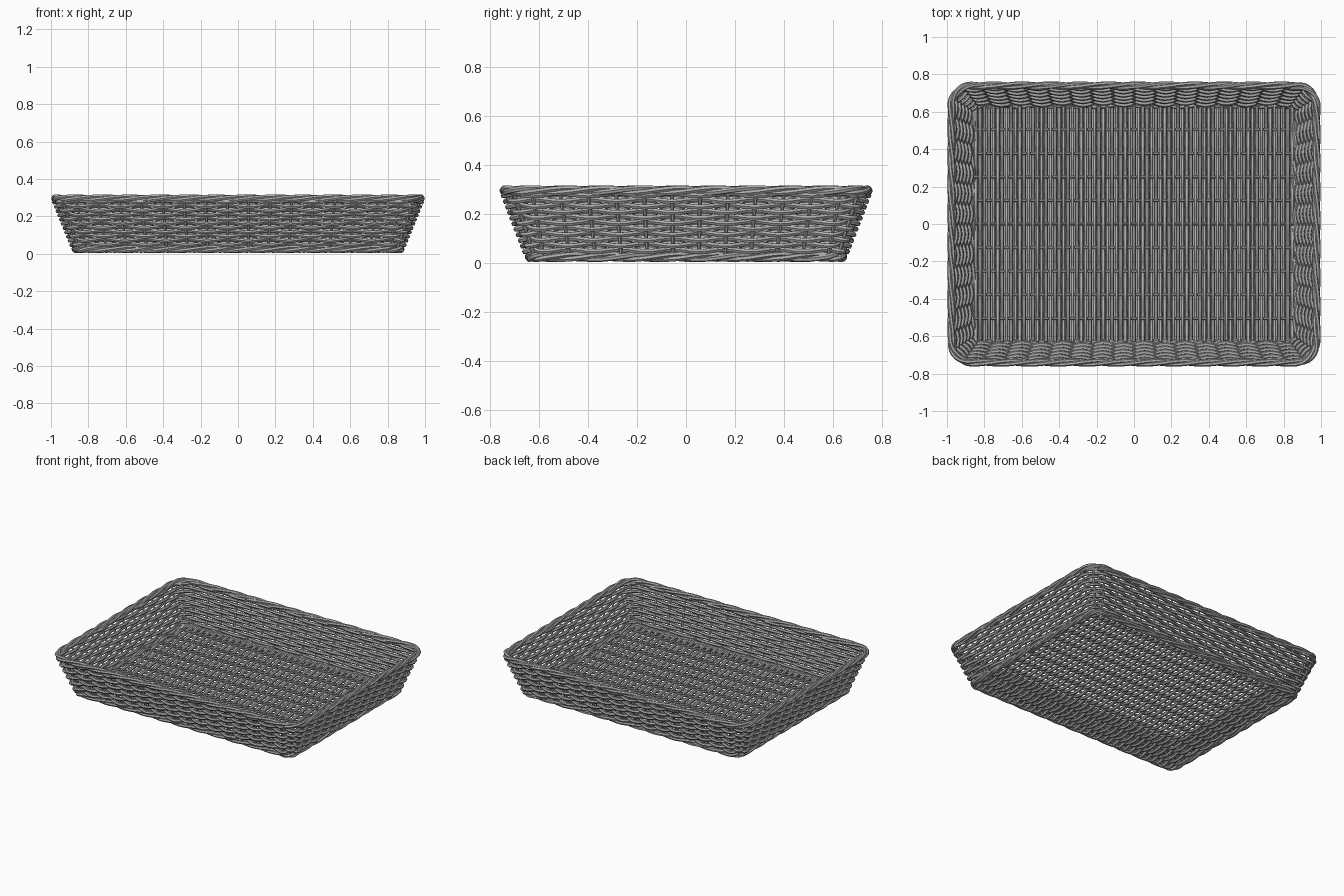
import bpy, math
from mathutils import Vector

if "Cube" in bpy.data.objects:
    bpy.data.objects.remove(bpy.data.objects["Cube"])

H, SUB = 0.30, 4
NX, NY = 16, 12            # stakes on each long / short side
N = 2 * (NX + NY) + 4      # plus one per corner

grey = bpy.data.materials.new("dark_cane")
grey.diffuse_color = (0.42, 0.42, 0.42, 1)
grey.use_nodes = True
grey.node_tree.nodes["Principled BSDF"].inputs["Base Color"].default_value = grey.diffuse_color


def strands(name, paths, radius, cyclic):
    """Turn a list of point paths into one mesh of faceted canes."""
    cu = bpy.data.curves.new(name, 'CURVE')
    cu.dimensions = '3D'
    cu.bevel_depth = radius
    cu.bevel_resolution = 1
    cu.use_fill_caps = not cyclic
    for pts in paths:
        sp = cu.splines.new('POLY')
        sp.points.add(len(pts) - 1)
        for p, co in zip(sp.points, pts):
            p.co = (*co, 1)
        sp.use_cyclic_u = cyclic
    cu.materials.append(grey)
    ob = bpy.data.objects.new(name, cu)
    bpy.context.collection.objects.link(ob)
    bpy.ops.object.select_all(action='DESELECT')
    ob.select_set(True)
    bpy.context.view_layer.objects.active = ob
    bpy.ops.object.convert(target='MESH')
    bpy.ops.object.shade_flat()


def wall(s, z):
    """Point and outward normal on the flared wall; s counts stakes around."""
    t = z / H
    hx, hy, r = 0.857 + 0.121 * t, 0.627 + 0.115 * t, 0.05 + 0.06 * t
    s %= N
    sides = [((-hx + r, -hy), (hx - r, -hy), NX - 1), ((hx, -hy + r), (hx, hy - r), NY - 1),
             ((hx - r, hy), (-hx + r, hy), NX - 1), ((-hx, hy - r), (-hx, -hy + r), NY - 1)]
    for k, (a, b, n) in enumerate(sides):
        a, b = Vector(a), Vector(b)
        ang = -math.pi / 2 + k * math.pi / 2
        if s <= n:
            p = a.lerp(b, s / n)
            break
        s -= n
        if s < 2:
            c = b - r * Vector((math.cos(ang), math.sin(ang)))
            ang += s / 2 * math.pi / 2
            p = c + r * Vector((math.cos(ang), math.sin(ang)))
            break
        s -= 2
    return Vector((p.x, p.y, z)), Vector((math.cos(ang) * 0.93, math.sin(ang) * 0.93, -0.37))


# side weavers, alternating in front of and behind the stakes
rows = []
for i in range(11):
    z = 0.052 + i * 0.0228
    path = []
    for j in range(N * SUB):
        p, n = wall(j / SUB, z)
        w = math.cos(math.pi * j / SUB) * (1 if i % 2 else -1)
        path.append(p + n * 0.014 * w)
    rows.append(path)
strands("side_weave", rows, 0.0112, True)

# upright stakes
strands("side_stakes", [[wall(s, 0.02)[0], wall(s, H)[0]] for s in range(N)], 0.008, False)


# twisted rim and foot borders
def border(name, z, amp, radius):
    paths = []
    for k in range(3):
        path = []
        for j in range(N * SUB):
            p, n = wall(j / SUB, z)
            a = 2 * math.pi * (j / SUB / 4 + k / 3)
            out = Vector((n.x, n.y, 0)).normalized()
            path.append(p + amp * (out * math.cos(a) + Vector((0, 0, math.sin(a)))))
        paths.append(path)
    strands(name, paths, radius, True)


border("top_rim", 0.296, 0.0105, 0.0115)
border("foot_border", 0.026, 0.0105, 0.0115)

# floor ribs running along x
PITCH = 0.126
strands("floor_ribs", [[(-0.865, k * PITCH, 0.028), (0.865, k * PITCH, 0.028)]
                       for k in range(-5, 6)], 0.008, False)

# floor weavers running along y, alternating over and under the ribs
paths = []
for i in range(73):
    x = -0.846 + i * 0.0235
    sg = 1 if i % 2 else -1
    path = []
    for j in range(-20, 21):
        path.append((x, j / 4 * PITCH, 0.028 + sg * 0.014 * math.cos(math.pi * j / 4)))
    paths.append(path)
strands("floor_weave", paths, 0.0112, False)
